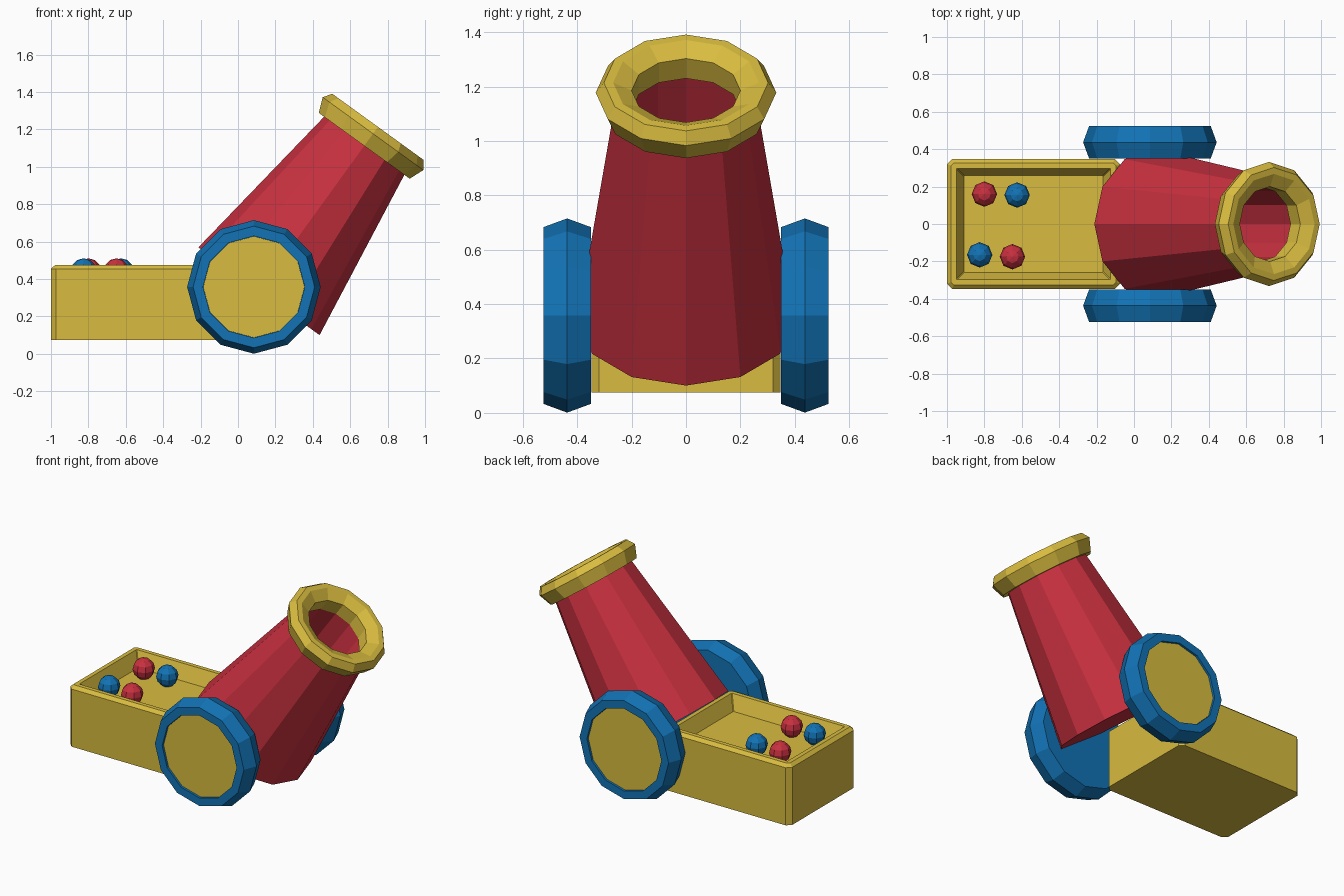
import bpy, bmesh, math
from mathutils import Matrix, Vector

if "Cube" in bpy.data.objects:
    bpy.data.objects.remove(bpy.data.objects["Cube"])


def material(name, color):
    m = bpy.data.materials.new(name)
    m.diffuse_color = (*color, 1)
    m.use_nodes = True
    m.node_tree.nodes["Principled BSDF"].inputs["Base Color"].default_value = m.diffuse_color
    return m


RED = material("red", (0.58, 0.03, 0.05))
BLUE = material("blue", (0.006, 0.17, 0.46))
YELLOW = material("yellow", (0.69, 0.50, 0.05))


def add_object(name, bm, mat, matrix=Matrix()):
    bmesh.ops.recalc_face_normals(bm, faces=bm.faces)
    me = bpy.data.meshes.new(name)
    bm.to_mesh(me)
    bm.free()
    me.materials.append(mat)
    ob = bpy.data.objects.new(name, me)
    ob.matrix_world = matrix
    bpy.context.collection.objects.link(ob)
    return ob


def lathe(name, profile, mat, matrix, closed=False):
    """Spin (radius, height) points around z in 12 flat sides."""
    bm = bmesh.new()
    vs = [bm.verts.new((r, 0, h)) for r, h in profile]
    pairs = list(zip(vs, vs[1:])) + ([(vs[-1], vs[0])] if closed else [])
    edges = [bm.edges.new(p) for p in pairs]
    bmesh.ops.spin(bm, geom=vs + edges, cent=(0, 0, 0), axis=(0, 0, 1),
                   angle=2 * math.pi, steps=12)
    bmesh.ops.remove_doubles(bm, verts=bm.verts, dist=1e-4)
    return add_object(name, bm, mat, matrix)


# Tilted barrel with a bore, and its muzzle ring
aim = Matrix.Translation((0.112, 0, 0.335)) @ Matrix.Rotation(math.radians(35.9), 4, 'Y')
lathe("barrel", [(0, 0), (0.4, 0), (0.262, 0.98), (0.205, 0.98), (0.205, 0.3), (0, 0.3)],
      RED, aim)
lathe("muzzle_ring", [(0.2, 0.96), (0.3, 0.96), (0.332, 1.04), (0.302, 1.085),
                      (0.268, 1.085), (0.2, 1.05)], YELLOW, aim, closed=True)

# Wheels with recessed hub discs
for side, label in ((-1, "front"), (1, "back")):
    axle = (Matrix.Translation((0.085, side * 0.35, 0.358))
            @ Matrix.Rotation(-side * math.pi / 2, 4, 'X'))
    lathe(label + "_wheel", [(0, 0), (0.325, 0), (0.357, 0.087), (0.325, 0.174),
                             (0.272, 0.174), (0.272, 0.1), (0, 0.1)], BLUE, axle)
    lathe(label + "_hub_disc", [(0, 0.09), (0.271, 0.09), (0.271, 0.16), (0, 0.16)],
          YELLOW, axle)

# Ammunition box: chamfered rectangle loops from the bottom up and into the tray
bm = bmesh.new()
loops = []
for inset, z, c in ((0, 0.075, 0.028), (0, 0.455, 0.028), (0.022, 0.475, 0.015),
                    (0.05, 0.475, 0.004), (0.09, 0.38, 0.004)):
    a, b = 0.4625 - inset, 0.348 - inset
    ring = [(a, b - c), (a - c, b), (c - a, b), (-a, b - c),
            (-a, c - b), (c - a, -b), (a - c, -b), (a, c - b)]
    loops.append([bm.verts.new((x - 0.5375, y, z)) for x, y in ring])
for low, high in zip(loops, loops[1:]):
    for i in range(8):
        j = (i + 1) % 8
        bm.faces.new((low[i], low[j], high[j], high[i]))
bm.faces.new(loops[0])
bm.faces.new(loops[-1])
add_object("ammunition_box", bm, YELLOW)

# Cannonballs resting in the tray
balls = [(-0.80, 0.16, RED), (-0.625, 0.155, BLUE),
         (-0.825, -0.165, BLUE), (-0.65, -0.175, RED)]
for i, (x, y, mat) in enumerate(balls):
    bm = bmesh.new()
    bmesh.ops.create_uvsphere(bm, u_segments=8, v_segments=6, radius=0.068)
    add_object(f"cannonball_{i + 1}", bm, mat, Matrix.Translation(Vector((x, y, 0.443))))
